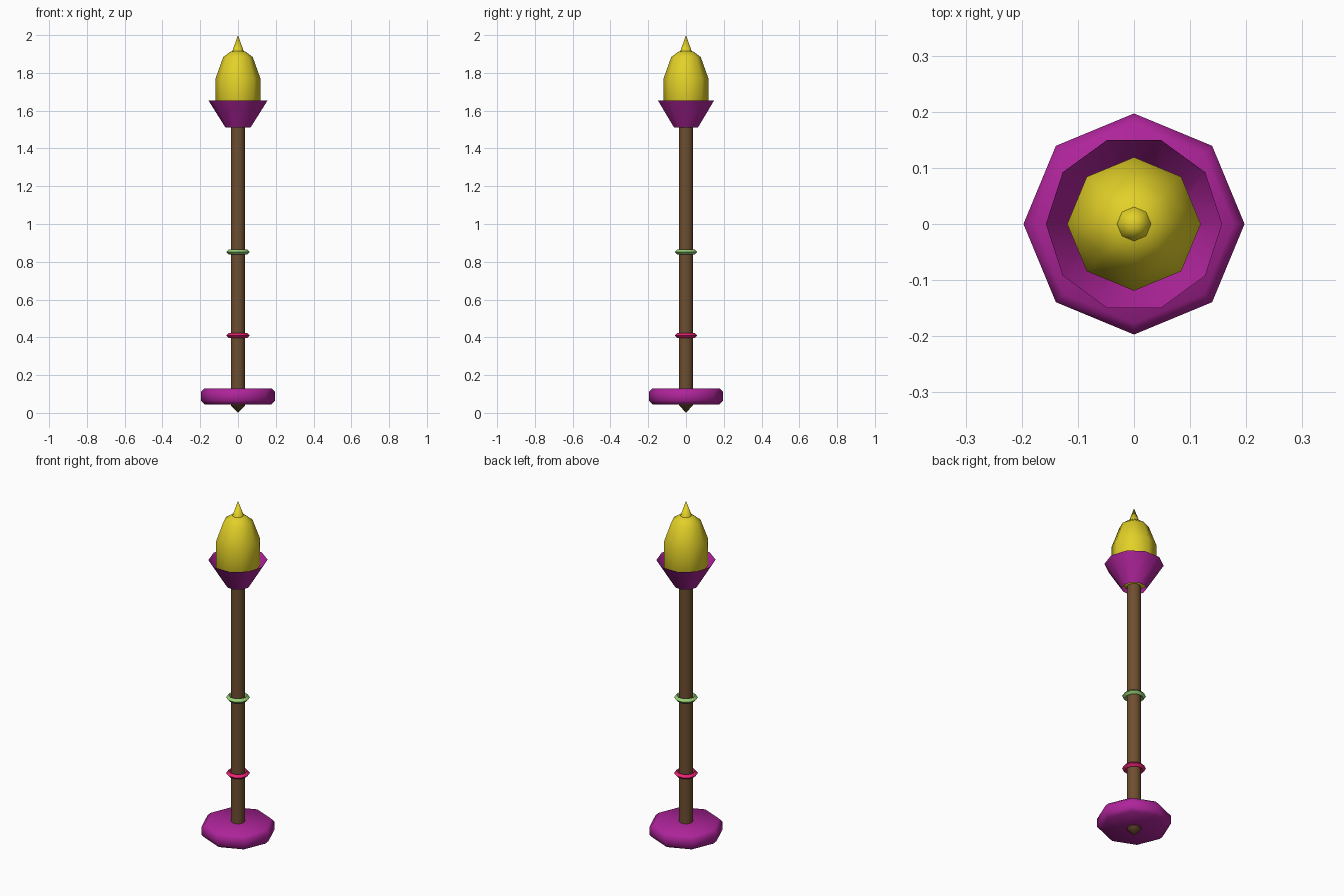
import bpy, bmesh, math

if "Cube" in bpy.data.objects:
    bpy.data.objects.remove(bpy.data.objects["Cube"])


def material(name, rgb):
    lin = [((c / 255 + 0.055) / 1.055) ** 2.4 for c in rgb]
    m = bpy.data.materials.new(name)
    m.diffuse_color = (*lin, 1)
    m.use_nodes = True
    m.node_tree.nodes["Principled BSDF"].inputs["Base Color"].default_value = m.diffuse_color
    return m


BROWN = material("brown wood", (110, 78, 48))
PURPLE = material("purple", (174, 36, 154))
YELLOW = material("yellow", (226, 208, 40))
GREEN = material("light green", (150, 205, 115))
PINK = material("pink", (228, 34, 112))


def lathe(name, profile, sides, mat, closed=False, angle=50):
    """Revolve (radius, z) points round z; radius 0 becomes a pole."""
    bm = bmesh.new()
    rings = []
    for r, z in profile:
        n = 1 if r == 0 else sides
        rings.append([bm.verts.new((r * math.cos(2 * math.pi * i / sides),
                                    r * math.sin(2 * math.pi * i / sides), z))
                      for i in range(n)])
    pairs = list(zip(rings, rings[1:]))
    if closed:
        pairs.append((rings[-1], rings[0]))
    for a, b in pairs:
        for i in range(sides):
            j = (i + 1) % sides
            quad = [a[i % len(a)], a[j % len(a)], b[j % len(b)], b[i % len(b)]]
            bm.faces.new(list(dict.fromkeys(quad)))
    if closed:
        bmesh.ops.recalc_face_normals(bm, faces=bm.faces[:])
    mesh = bpy.data.meshes.new(name)
    bm.to_mesh(mesh)
    bm.free()
    mesh.materials.append(mat)
    ob = bpy.data.objects.new(name, mesh)
    bpy.context.collection.objects.link(ob)
    bpy.ops.object.select_all(action='DESELECT')
    ob.select_set(True)
    bpy.context.view_layer.objects.active = ob
    bpy.ops.object.shade_smooth_by_angle(angle=math.radians(angle))
    return ob


# Pole with a pointed foot
lathe("pole", [(0, 0), (0.038, 0.04), (0.038, 1.53), (0, 1.53)], 10, BROWN, angle=40)

# Bevelled octagonal base disc
lathe("base_disc", [(0, 0.045), (0.177, 0.045), (0.197, 0.065),
                    (0.197, 0.11), (0.177, 0.13), (0, 0.13)], 8, PURPLE)

# Thin rings round the pole
for name, z, mat in (("lower_ring", 0.41, PINK), ("upper_ring", 0.852, GREEN)):
    lathe(name, [(0.036, z), (0.049, z - 0.014), (0.063, z), (0.049, z + 0.014)],
          10, mat, closed=True, angle=60)

# Open flared cup
lathe("cup", [(0.066, 1.51), (0.157, 1.655)], 10, PURPLE)

# Bud sitting in the cup
lathe("bud", [(0, 1.515), (0.045, 1.52), (0.08, 1.55), (0.119, 1.62),
              (0.119, 1.77), (0.078, 1.884), (0.038, 1.914), (0, 1.918)],
      8, YELLOW, angle=60)

# Spike on the bud
lathe("spike", [(0, 1.91), (0.032, 1.91), (0, 2.0)], 8, YELLOW)
